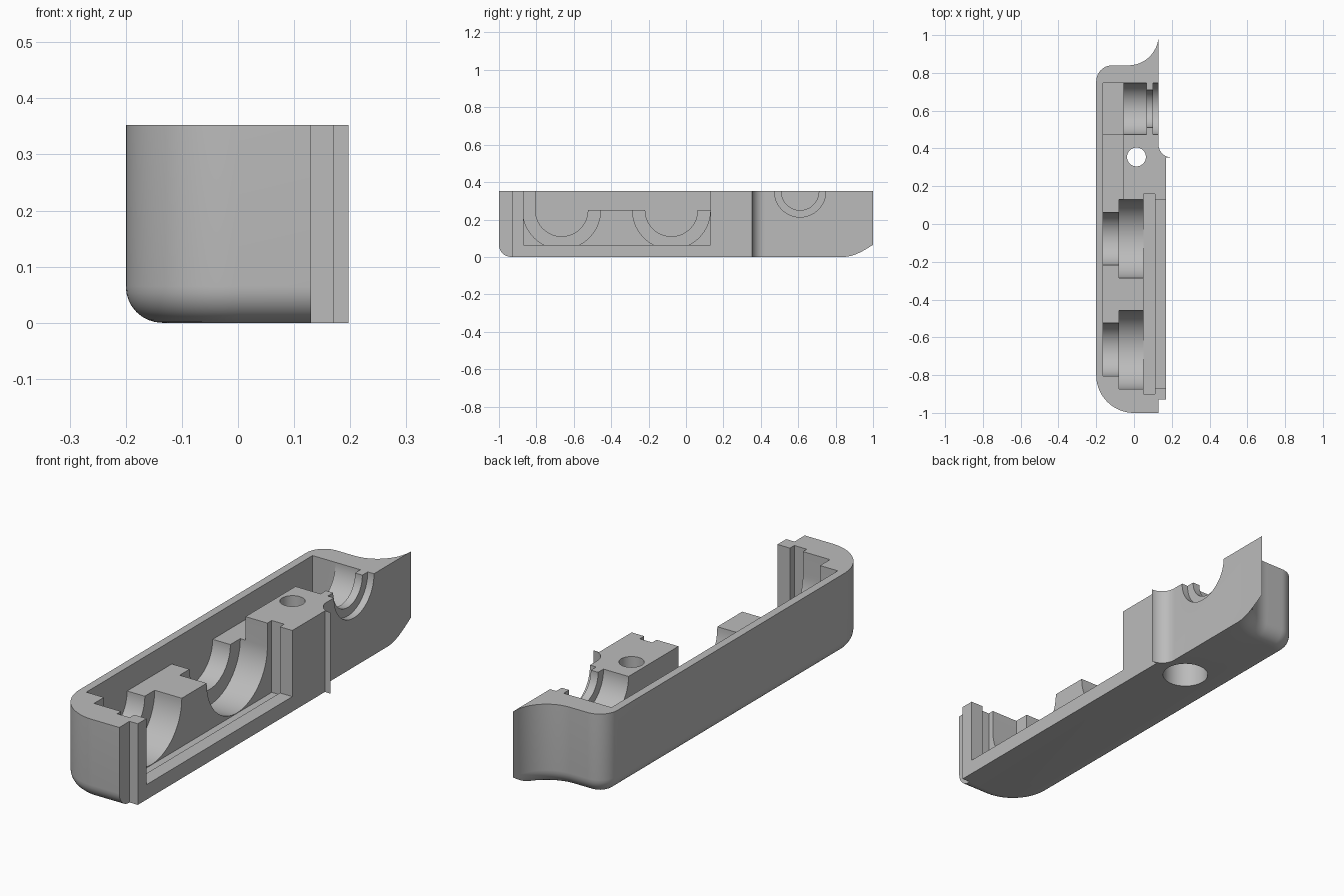
import bpy, bmesh, math
from math import sin, cos, pi, acos

if "Cube" in bpy.data.objects:
    bpy.data.objects.remove(bpy.data.objects["Cube"])

TOP = 0.352      # height of the shell
FILLET = 0.065   # rounding of the lower outer edge
OVER = 0.45      # cutters overshoot the top to here


def arc(cx, cy, r, a0, a1, n):
    return [(cx + r * cos(a0 + (a1 - a0) * i / n),
             cy + r * sin(a0 + (a1 - a0) * i / n)) for i in range(n + 1)]


def loft(name, rings):
    """Closed solid through rings of equal point count, capped at both ends."""
    bm = bmesh.new()
    loops = [[bm.verts.new(p) for p in ring] for ring in rings]
    n = len(loops[0])
    for a, b in zip(loops, loops[1:]):
        for i in range(n):
            j = (i + 1) % n
            bm.faces.new((a[i], a[j], b[j], b[i]))
    bm.faces.new(loops[0][::-1])
    bm.faces.new(loops[-1])
    bmesh.ops.recalc_face_normals(bm, faces=bm.faces)
    mesh = bpy.data.meshes.new(name)
    bm.to_mesh(mesh)
    bm.free()
    obj = bpy.data.objects.new(name, mesh)
    bpy.context.collection.objects.link(obj)
    return obj


def box(x0, x1, y0, y1, z0, z1=OVER):
    pts = [(x0, y0), (x1, y0), (x1, y1), (x0, y1)]
    return loft("cutter", [[(x, y, z) for x, y in pts] for z in (z0, z1)])


def trough(x0, x1, y, z, r):
    """U-shaped channel along x: half circle below z, straight sides above."""
    pts = arc(y, z, r, -pi, 0, 48) + [(y + r, OVER), (y - r, OVER)]
    return loft("cutter", [[(x, a, b) for a, b in pts] for x in (x0, x1)])


def bore(x, y, r, z0, z1):
    pts = arc(x, y, r, 0, 2 * pi, 48)[:-1]
    return loft("cutter", [[(a, b, z) for a, b in pts] for z in (z0, z1)])


def outline(d):
    """Plan outline with the rounded outer side moved inward by d."""
    big = 0.16 + d
    return (arc(-0.03, 1.0, big, -acos(0.16 / big), -pi / 2, 20)      # concave end
            + arc(-0.115, 0.755, 0.085 - d, pi / 2, pi, 12)           # back corner
            + arc(0, -0.8, 0.2 - d, pi, 1.5 * pi, 24)                 # front corner
            + [(0.13, -1 + d), (0.13, -0.93), (0.17, -0.93), (0.17, 0.353)]
            + arc(0.197, 0.42, 0.067, -pi / 2, -pi, 12))              # small lip


# Outer shell body with rounded lower edge
rings = []
for i in range(9):
    t = pi / 2 * (1 - i / 8)
    rings.append([(x, y, FILLET * (1 - sin(t))) for x, y in outline(FILLET * (1 - cos(t)))])
rings.append([(x, y, TOP) for x, y in outline(0)])
shell = loft("half_shell_housing", rings)

cutters = []
# Two stepped round cradles
for cy in (-0.665, -0.078):
    cutters.append(trough(-0.165, -0.07, cy, 0.25, 0.14))
    cutters.append(trough(-0.08, 0.08, cy, 0.25, 0.208))
cutters += [
    box(-0.165, 0.08, -0.665, -0.078, 0.25),     # lowered rib between cradles
    box(-0.165, -0.055, -0.1, 0.5, 0.25),        # wire channel beside the boss
    box(0.05, 0.11, -0.9, 0.16, 0.04),           # groove for a front plate
    box(0.10, 0.30, -0.87, 0.13, 0.065),         # side window
    box(-0.165, -0.055, 0.473, 0.747, 0.065),    # end pocket
    trough(-0.10, 0.065, 0.61, 0.35, 0.137),     # cable entry, inner
    trough(0.05, 0.12, 0.61, 0.35, 0.10),        # cable entry, neck
    trough(0.10, 0.30, 0.61, 0.35, 0.137),       # cable entry, outer
    bore(0.013, 0.355, 0.05, -0.1, OVER),        # screw hole
    bore(0.013, 0.355, 0.095, -0.1, 0.2),        # screw head recess
]

bpy.context.view_layer.objects.active = shell
shell.select_set(True)
for c in cutters:
    mod = shell.modifiers.new("cut", 'BOOLEAN')
    mod.operation = 'DIFFERENCE'
    mod.solver = 'EXACT'
    mod.object = c
    bpy.ops.object.modifier_apply(modifier=mod.name)
    bpy.data.objects.remove(c, do_unlink=True)

# Single plain grey
grey = bpy.data.materials.new("light grey")
grey.diffuse_color = (0.5, 0.5, 0.5, 1)
grey.use_nodes = True
grey.node_tree.nodes["Principled BSDF"].inputs["Base Color"].default_value = grey.diffuse_color
shell.data.materials.clear()
shell.data.materials.append(grey)
bpy.ops.object.shade_smooth_by_angle(angle=math.radians(25))
